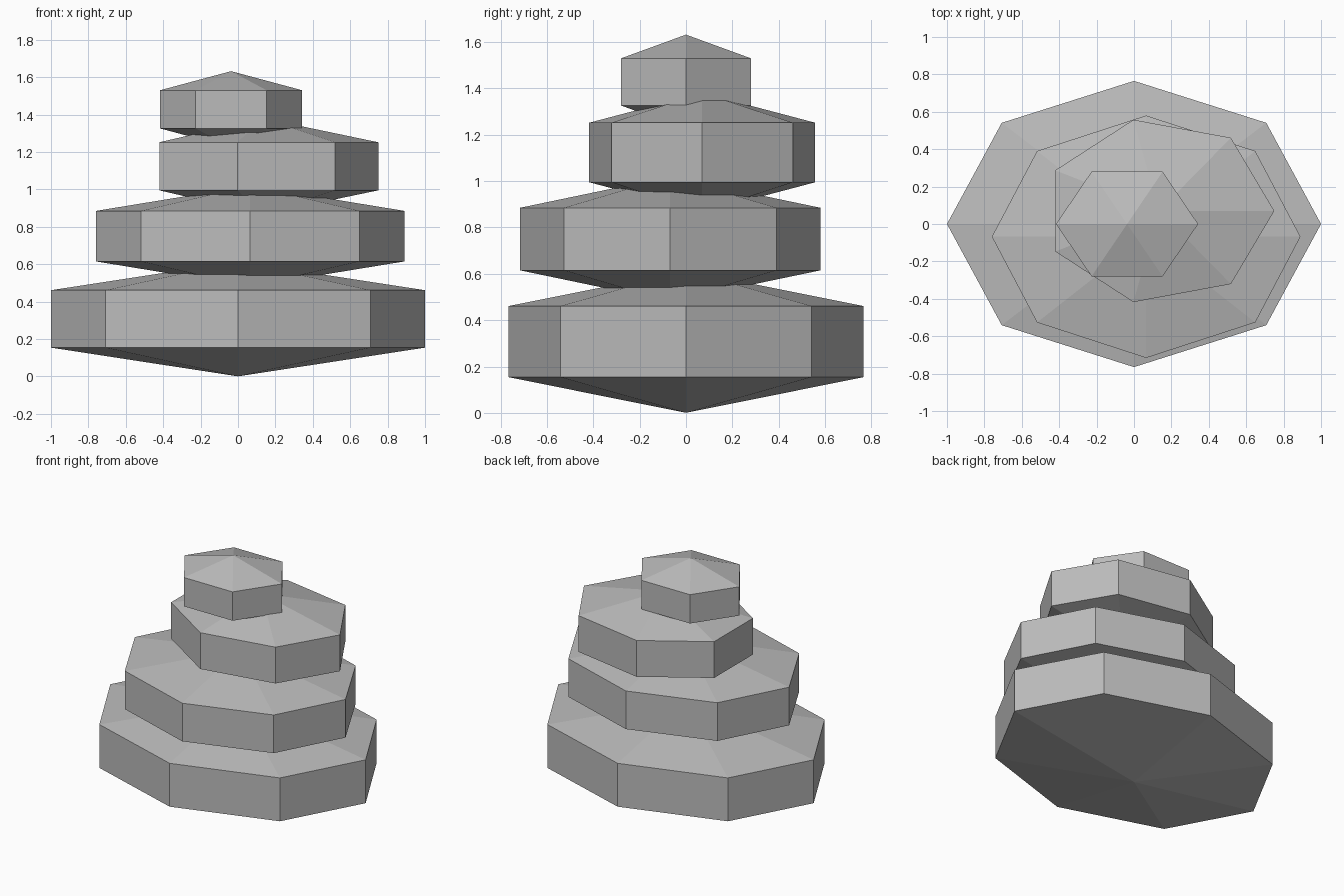
import bpy
import bmesh
from math import cos, sin, tau

cube = bpy.data.objects.get("Cube")
if cube:
    bpy.data.objects.remove(cube, do_unlink=True)

grey = bpy.data.materials.new("stone grey")
grey.use_nodes = True
colour = (0.5, 0.5, 0.5, 1)
grey.diffuse_color = colour
grey.node_tree.nodes["Principled BSDF"].inputs["Base Color"].default_value = colour


def stone(name, sides, centre, radii, low, high):
    """Faceted prism capped above and below by shallow pyramids."""
    cx, cy = centre
    rx, ry = radii
    cap = (high - low) / 2
    bm = bmesh.new()

    def ring(z):
        return [bm.verts.new((cx + rx * cos(tau * i / sides),
                              cy + ry * sin(tau * i / sides), z))
                for i in range(sides)]

    lower, upper = ring(low), ring(high)
    bottom = bm.verts.new((cx, cy, low - cap))
    top = bm.verts.new((cx, cy, high + cap))
    for i in range(sides):
        j = (i + 1) % sides
        bm.faces.new((lower[i], lower[j], upper[j], upper[i]))
        bm.faces.new((upper[i], upper[j], top))
        bm.faces.new((lower[j], lower[i], bottom))
    mesh = bpy.data.meshes.new(name)
    bm.to_mesh(mesh)
    bm.free()
    mesh.materials.append(grey)
    bpy.context.collection.objects.link(bpy.data.objects.new(name, mesh))


# Stacked stones from the ground up
stone("base_stone", 8, (0, 0), (1, 0.765), 0.154, 0.461)
stone("lower_stone", 8, (0.065, -0.068), (0.825, 0.648), 0.615, 0.885)
stone("upper_stone", 7, (0.134, 0.07), (0.616, 0.5), 0.995, 1.252)
stone("top_stone", 6, (-0.037, 0), (0.38, 0.323), 1.326, 1.53)
